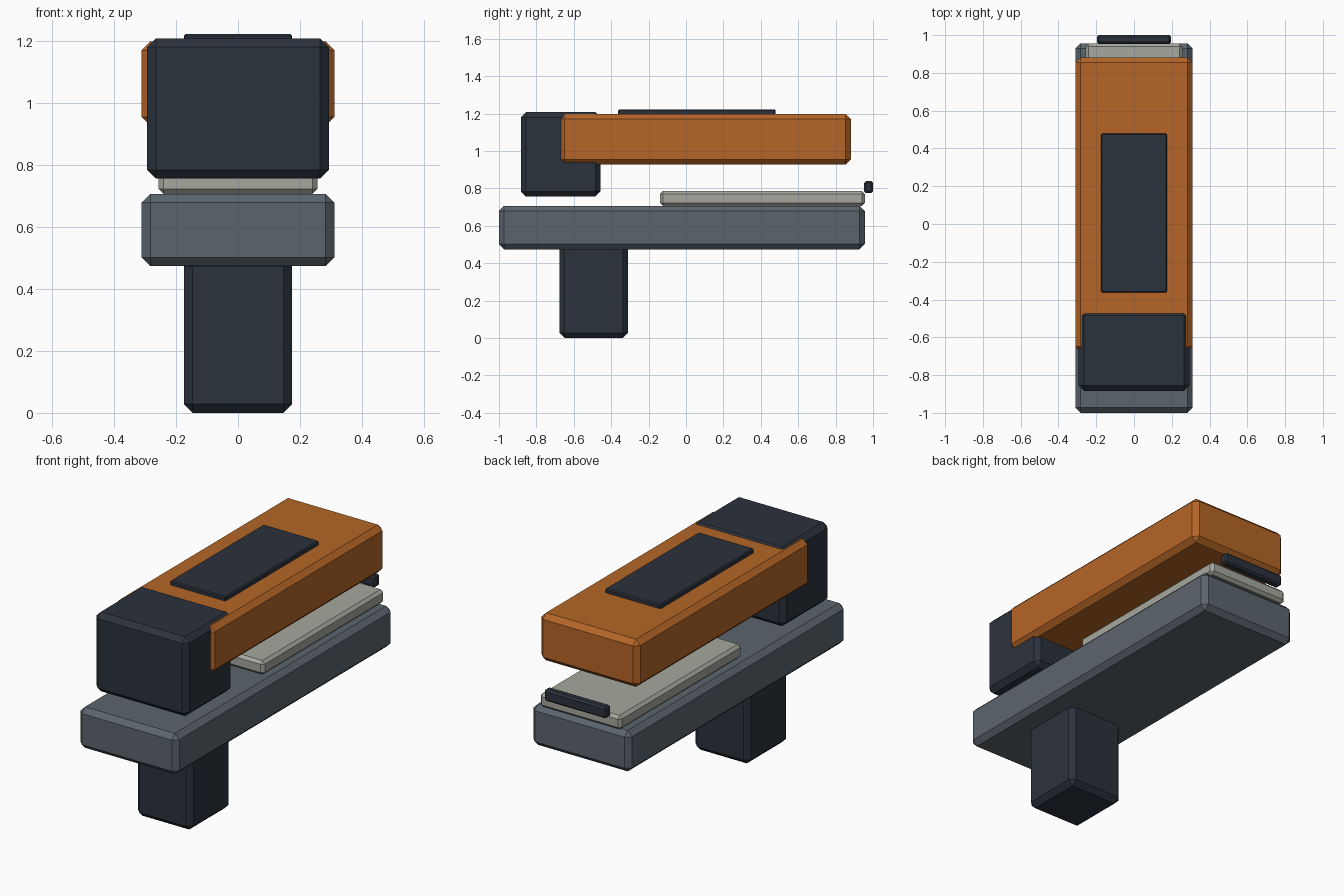
import bpy, bmesh

if "Cube" in bpy.data.objects:
    bpy.data.objects.remove(bpy.data.objects["Cube"])


def material(name, color):
    m = bpy.data.materials.new(name)
    m.diffuse_color = (*color, 1)
    m.use_nodes = True
    m.node_tree.nodes["Principled BSDF"].inputs["Base Color"].default_value = m.diffuse_color
    return m


DARK = material("dark", (0.024, 0.032, 0.046))
STEEL = material("steel", (0.105, 0.13, 0.155))
PALE = material("pale", (0.38, 0.39, 0.34))
ORANGE = material("orange", (0.46, 0.13, 0.02))


def block(name, half_x, y, z, chamfer, mat):
    """Chamfered box, centred on x, spanning the given y and z ranges."""
    bm = bmesh.new()
    bmesh.ops.create_cube(bm, size=1)
    bmesh.ops.scale(bm, vec=(2 * half_x, y[1] - y[0], z[1] - z[0]), verts=bm.verts)
    me = bpy.data.meshes.new(name)
    bm.to_mesh(me)
    bm.free()
    ob = bpy.data.objects.new(name, me)
    ob.location = (0, sum(y) / 2, sum(z) / 2)
    bpy.context.collection.objects.link(ob)
    me.materials.append(mat)
    bevel = ob.modifiers.new("chamfer", 'BEVEL')
    bevel.width = chamfer
    bevel.segments = 1
    bevel.limit_method = 'NONE'
    return ob


# Lower body and handle
block("handle", 0.175, (-0.677, -0.309), (0.0, 0.50), 0.028, DARK)
block("lower_body", 0.311, (-1.0, 0.956), (0.474, 0.707), 0.028, STEEL)

# Pale plate with its end lip
block("plate", 0.256, (-0.139, 0.956), (0.707, 0.786), 0.016, PALE)
block("end_lip", 0.196, (0.953, 1.0), (0.774, 0.84), 0.01, DARK)

# Upper housing, rear block and top pad
block("upper_housing", 0.311, (-0.677, 0.882), (0.927, 1.198), 0.028, ORANGE)
block("hinge_block", 0.293, (-0.883, -0.457), (0.756, 1.208), 0.028, DARK)
block("top_pad", 0.175, (-0.363, 0.479), (1.185, 1.222), 0.006, DARK)
